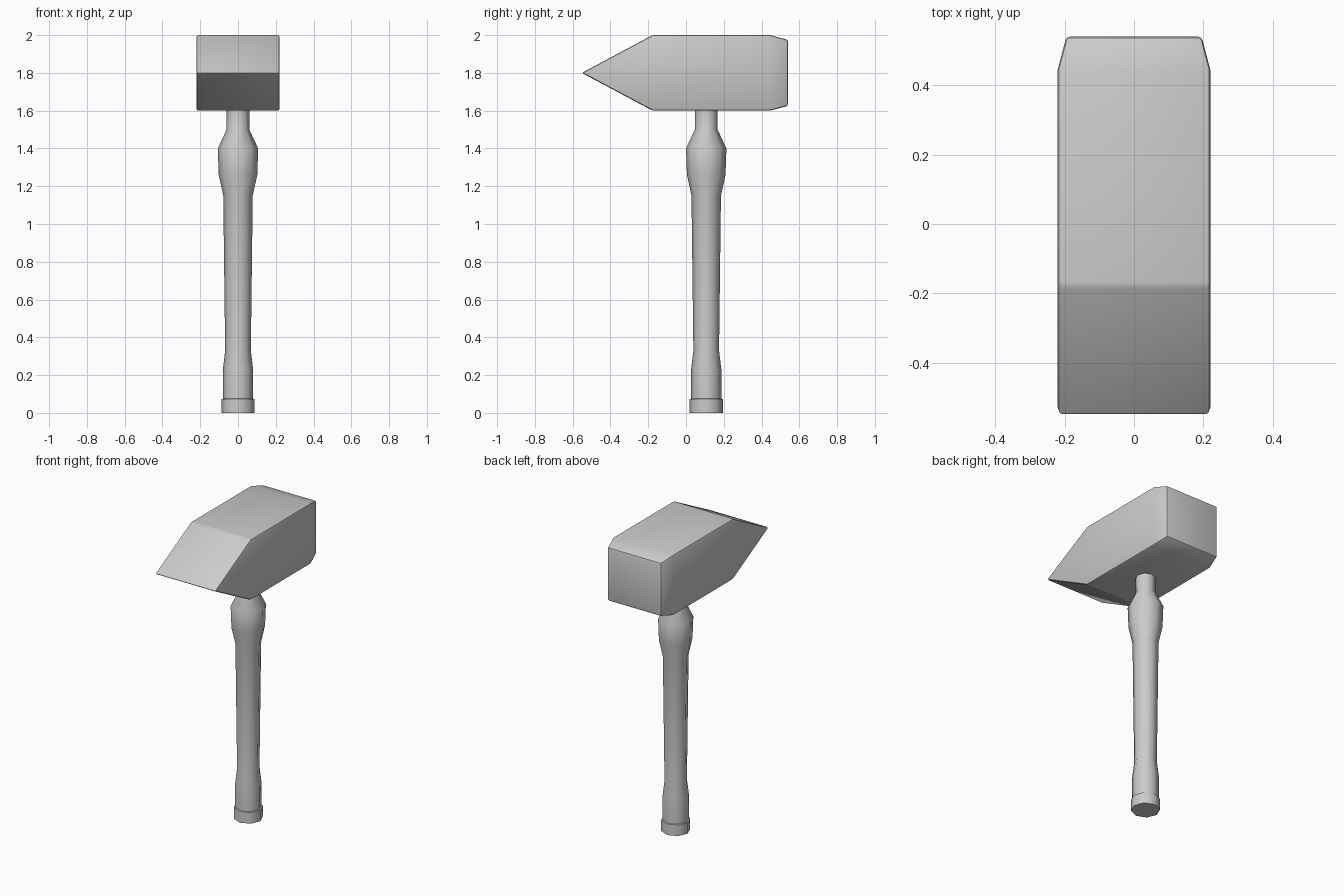
import bpy, bmesh, math

if "Cube" in bpy.data.objects:
    bpy.data.objects.remove(bpy.data.objects["Cube"])

HANDLE_Y = 0.107   # handle axis sits behind the wedge


def make_object(name, bm, smooth_angle):
    bmesh.ops.recalc_face_normals(bm, faces=bm.faces)
    mesh = bpy.data.meshes.new(name)
    bm.to_mesh(mesh)
    bm.free()
    obj = bpy.data.objects.new(name, mesh)
    bpy.context.collection.objects.link(obj)
    bpy.ops.object.select_all(action='DESELECT')
    obj.select_set(True)
    bpy.context.view_layer.objects.active = obj
    bpy.ops.object.shade_smooth_by_angle(angle=math.radians(smooth_angle))
    return obj


def lathe(name, profile, sides, y, smooth_angle):
    """Closed solid of stacked rings from (radius, z) pairs."""
    bm = bmesh.new()
    rings = [[bm.verts.new((r * math.cos(math.tau * i / sides),
                            y + r * math.sin(math.tau * i / sides), z))
              for i in range(sides)] for r, z in profile]
    for a, b in zip(rings, rings[1:]):
        for i in range(sides):
            j = (i + 1) % sides
            bm.faces.new((a[i], a[j], b[j], b[i]))
    bm.faces.new(rings[0][::-1])
    bm.faces.new(rings[-1])
    return make_object(name, bm, smooth_angle)


# Head: half width changes along the side profile, narrowing at the striking face
half = [(-0.552, 1.8, 0.22), (-0.177, 2.0, 0.22), (0.445, 2.0, 0.22),
        (0.54, 1.975, 0.195)]
profile = half + [(y, 3.6 - z, w) for y, z, w in half[:0:-1]]
bm = bmesh.new()
left = [bm.verts.new((-w, y, z)) for y, z, w in profile]
right = [bm.verts.new((w, y, z)) for y, z, w in profile]
n = len(profile)
for i in range(n):
    j = (i + 1) % n
    bm.faces.new((left[i], left[j], right[j], right[i]))
# side walls: main body plus the tapered end
for s in (left, right):
    bm.faces.new((s[0], s[1], s[2], s[5], s[6]))
    bm.faces.new((s[2], s[3], s[4], s[5]))
# soften the main edges
bm.normal_update()
bmesh.ops.recalc_face_normals(bm, faces=bm.faces)
edges = [e for e in bm.edges if e.calc_face_angle(0) > math.radians(20)]
bmesh.ops.bevel(bm, geom=edges, offset=0.011, offset_type='OFFSET',
                segments=2, profile=0.5, affect='EDGES')
make_object("hammer_head", bm, 25)

# Handle: pommel, grip, shaft, swell and neck
lathe("handle", [(0.088, 0), (0.088, 0.073), (0.08, 0.075), (0.08, 0.23),
                 (0.068, 0.33), (0.078, 1.15), (0.102, 1.26), (0.107, 1.40),
                 (0.06, 1.50), (0.06, 1.605)], 8, HANDLE_Y, 50)
